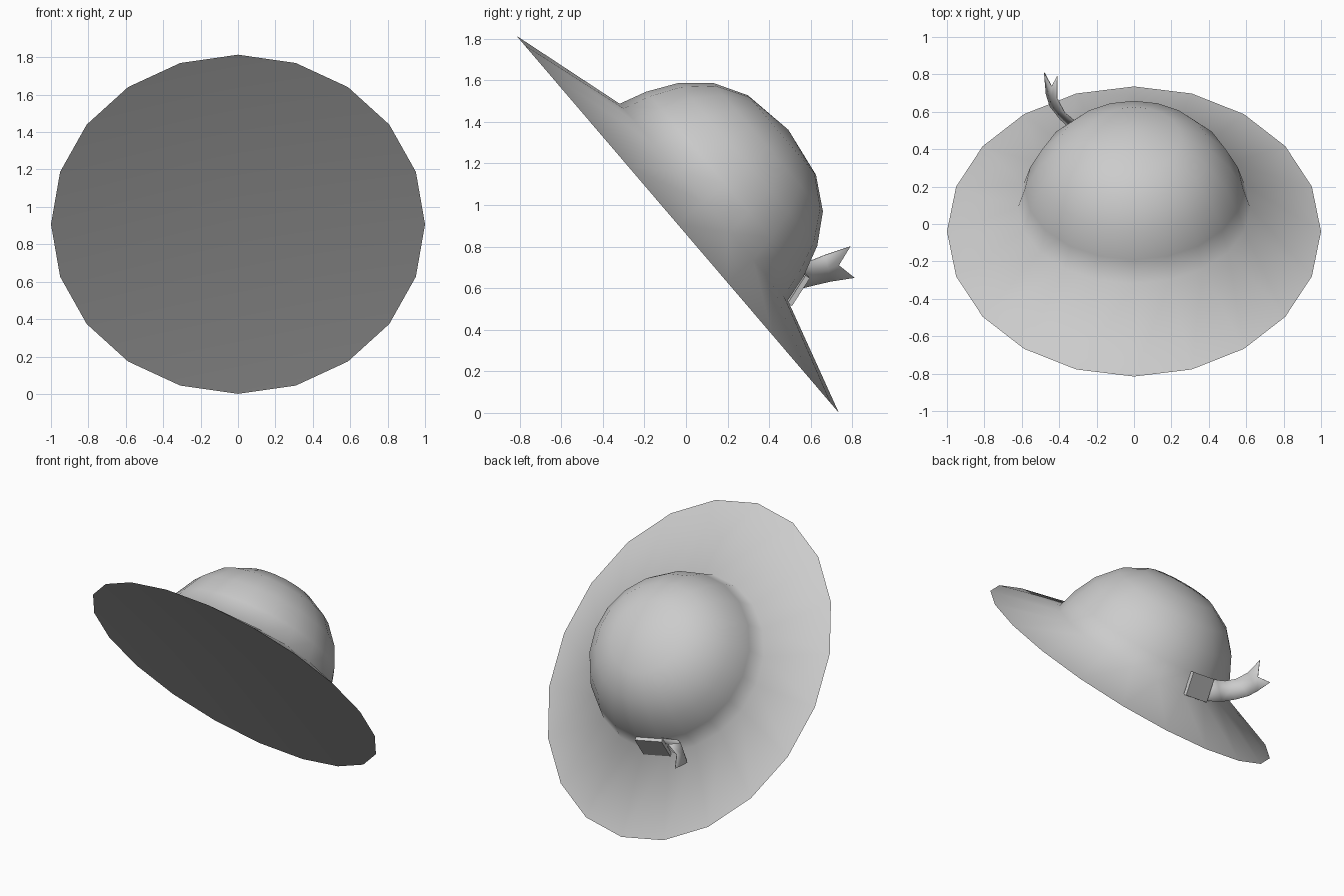
import bpy, bmesh, math
from mathutils import Matrix, Vector

if "Cube" in bpy.data.objects:
    bpy.data.objects.remove(bpy.data.objects["Cube"])

SIDES = 20
# Hat frame: local x = sideways, local y = down the tilted brim, local z = crown axis
TILT = Matrix.Translation((0, -0.04, 0.907)) @ Matrix.Rotation(-math.atan2(0.76, 0.65), 4, 'X')

felt = bpy.data.materials.new("grey_felt")
felt.diffuse_color = (0.6, 0.6, 0.6, 1)
felt.use_nodes = True
felt.node_tree.nodes["Principled BSDF"].inputs["Base Color"].default_value = felt.diffuse_color


def finish(name, bm, angle):
    bmesh.ops.recalc_face_normals(bm, faces=bm.faces)
    mesh = bpy.data.meshes.new(name)
    bm.to_mesh(mesh)
    bm.free()
    mesh.materials.append(felt)
    obj = bpy.data.objects.new(name, mesh)
    bpy.context.collection.objects.link(obj)
    bpy.ops.object.select_all(action='DESELECT')
    obj.select_set(True)
    bpy.context.view_layer.objects.active = obj
    bpy.ops.object.shade_smooth_by_angle(angle=math.radians(angle))
    return obj


# Hat body: oval brim rising to a round domed crown (x radius, y radius, height)
PROFILE = [(1.0, 1.193, 0.0), (0.622, 0.622, 0.165), (0.583, 0.583, 0.30),
           (0.515, 0.515, 0.443), (0.407, 0.407, 0.571), (0.252, 0.252, 0.66)]
bm = bmesh.new()
rings = []
for rx, ry, h in PROFILE:
    rings.append([bm.verts.new((rx * math.cos(a), ry * math.sin(a), h))
                  for a in (2 * math.pi * i / SIDES for i in range(SIDES))])
top = bm.verts.new((0, 0, 0.70))
hollow = bm.verts.new((0, 0, 0.07))   # shallow dished underside
for i in range(SIDES):
    j = (i + 1) % SIDES
    for lo, hi in zip(rings, rings[1:]):
        bm.faces.new((lo[i], lo[j], hi[j], hi[i]))
    bm.faces.new((rings[-1][i], rings[-1][j], top))
    bm.faces.new((rings[0][j], rings[0][i], hollow))
finish("hat_body", bm, 70).matrix_world = TILT

# Ribbon buckle: thin block lying against the crown wall
bm = bmesh.new()
bmesh.ops.create_cube(bm, size=1, matrix=Matrix.Diagonal((0.20, 0.025, 0.16, 1)))
turn = Matrix.Rotation(math.radians(11), 4, 'Z')
lean = Matrix.Rotation(math.radians(17), 4, 'X')
finish("ribbon_buckle", bm, 30).matrix_world = (
    TILT @ turn @ Matrix.Translation((0.008, 0.612, 0.235)) @ lean)

# Ribbon tail: curved strip with a notched end
LOWER = [(-.20, .455, .565), (-.33, .50, .585), (-.395, .56, .60), (-.45, .63, .617),
         (-.47, .695, .632), (-.48, .81, .65)]
UPPER = [(-.18, .55, .69), (-.25, .545, .70), (-.315, .55, .715), (-.37, .595, .73),
         (-.41, .67, .76), (-.41, .79, .80)]
bm = bmesh.new()
rows = []
for a, b in zip(LOWER, UPPER):
    a, b = Vector(a), Vector(b)
    rows.append([bm.verts.new(p) for p in (a, (a + b) / 2, b)])
rows[-1][1].co = (-0.44, 0.735, 0.71)
for r, s in zip(rows, rows[1:]):
    for k in (0, 1):
        bm.faces.new((r[k], s[k], s[k + 1], r[k + 1]))
tail = finish("ribbon_tail", bm, 60)
thick = tail.modifiers.new("thickness", 'SOLIDIFY')
thick.thickness = 0.004
thick.offset = 0
